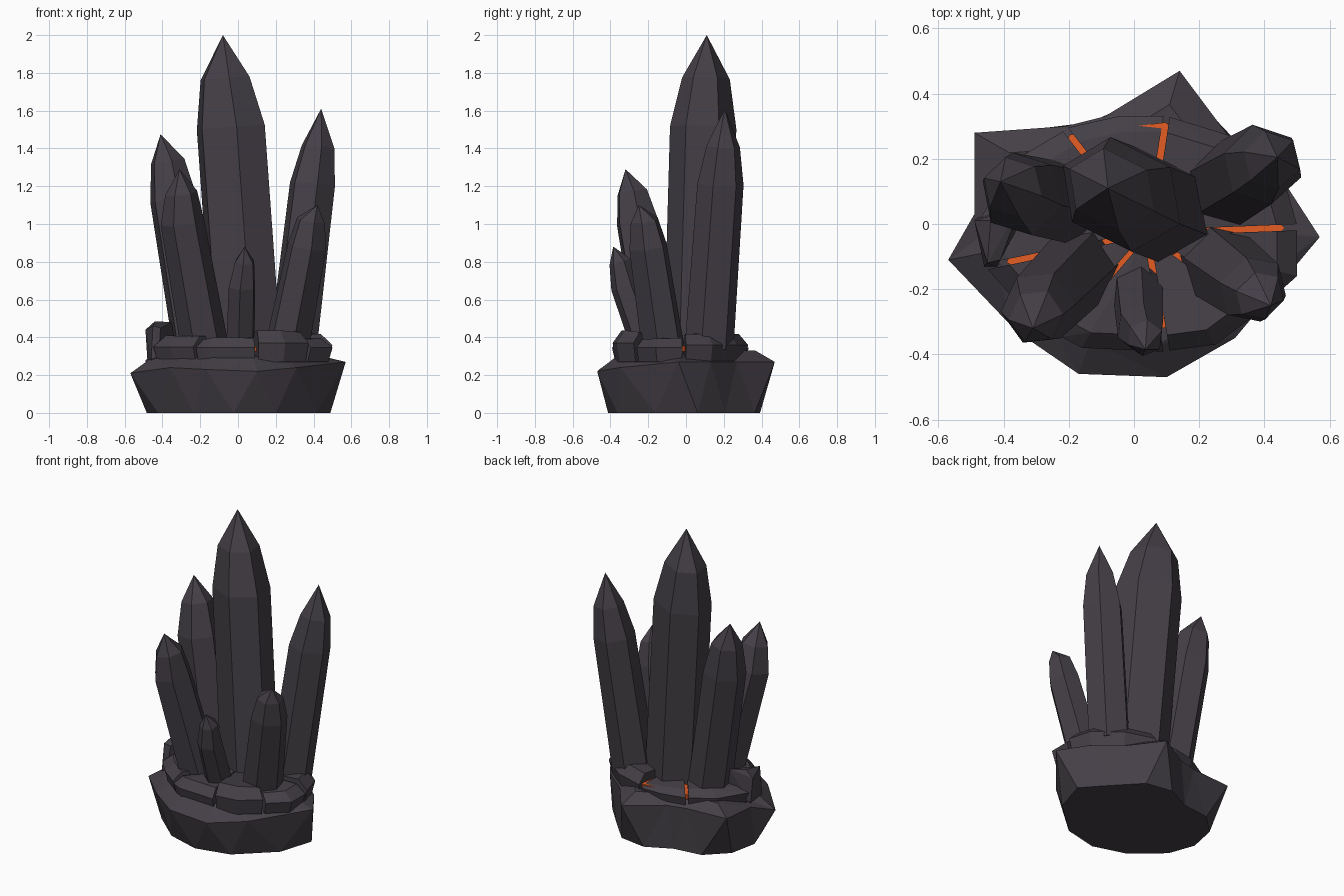
import bpy, bmesh, math, random
from mathutils import Vector

random.seed(4)
cube = bpy.data.objects.get("Cube")
if cube:
    bpy.data.objects.remove(cube)


def material(name, color):
    m = bpy.data.materials.new(name)
    m.use_nodes = True
    m.diffuse_color = color
    m.node_tree.nodes["Principled BSDF"].inputs["Base Color"].default_value = color
    return m


STONE = material("dark stone", (0.058, 0.050, 0.062, 1))
LAVA = material("glowing orange", (0.80, 0.11, 0.018, 1))


def finish(bm, name, mat):
    bmesh.ops.recalc_face_normals(bm, faces=bm.faces[:])
    mesh = bpy.data.meshes.new(name)
    bm.to_mesh(mesh)
    bm.free()
    mesh.materials.append(mat)
    obj = bpy.data.objects.new(name, mesh)
    bpy.context.collection.objects.link(obj)


def hull(points, name, mat):
    bm = bmesh.new()
    for p in points:
        bm.verts.new(p)
    bmesh.ops.convex_hull(bm, input=bm.verts[:])
    bmesh.ops.delete(bm, geom=[v for v in bm.verts if not v.link_faces], context='VERTS')
    finish(bm, name, mat)


# Rock base: jagged rim, staggered foot ring, sloping shoulder
def rock_base():
    rim = [Vector(p) for p in (
        (0.57, -0.04, 0.27), (0.46, 0.13, 0.27), (0.29, 0.27, 0.27), (0.14, 0.47, 0.27),
        (-0.09, 0.33, 0.28), (-0.21, 0.30, 0.28), (-0.49, 0.28, 0.28), (-0.49, 0.03, 0.26),
        (-0.57, -0.11, 0.21), (-0.36, -0.33, 0.24), (-0.17, -0.46, 0.23),
        (0.10, -0.47, 0.22), (0.31, -0.35, 0.24))]
    n = len(rim)
    bm = bmesh.new()
    top = [bm.verts.new(p) for p in rim]
    foot, shoulder = [], []
    for i, p in enumerate(rim):
        mid = (p + rim[(i + 1) % n]) * 0.465
        foot.append(bm.verts.new((mid.x + 0.01, mid.y + 0.02, 0)))
        rise = 0.33 if p.y > 0.2 else 0.30
        shoulder.append(bm.verts.new((p.x * 0.78, p.y * 0.78, rise)))
    peak = bm.verts.new((0, 0, 0.32))
    for i in range(n):
        j = (i + 1) % n
        bm.faces.new((top[i], top[j], foot[i]))
        bm.faces.new((foot[i], top[j], foot[j]))
        bm.faces.new((top[i], shoulder[i], top[j]))
        bm.faces.new((shoulder[i], shoulder[j], top[j]))
        bm.faces.new((shoulder[i], peak, shoulder[j]))
    bm.faces.new(foot)
    finish(bm, "rock_base", STONE)


rock_base()

# Cracked crust: wedge slabs with a top height, then the molten reach and level
# of the first crack, then an outline
CENTER = Vector((0.04, -0.03))
SLABS = (
    ("right_back_slab", 0.43, 0.92, 0.352, ((0.50, -0.01), (0.46, 0.14), (0.30, 0.27), (0.10, 0.33))),
    ("back_slab", 0.38, 0.95, 0.362, ((0.10, 0.33), (-0.05, 0.33), (-0.21, 0.29))),
    ("left_slab", 0.385, 0.95, 0.358, ((-0.21, 0.29), (-0.36, 0.20), (-0.47, 0.02), (-0.45, -0.13))),
    ("left_front_slab", 0.42, 0.88, 0.352, ((-0.45, -0.13), (-0.36, -0.24), (-0.23, -0.34))),
    ("front_slab", 0.40, 0.70, 0.352, ((-0.23, -0.34), (-0.16, -0.38), (0.10, -0.39))),
    ("front_right_slab", 0.44, 0.81, 0.350, ((0.10, -0.39), (0.25, -0.37), (0.38, -0.27))),
    ("right_slab", 0.40, 0.70, 0.352, ((0.38, -0.27), (0.50, -0.16), (0.50, -0.01))),
)
pool = []
for name, height, reach, level, outline in SLABS:
    outer = [Vector(p) for p in outline]
    rim_point = CENTER + (outer[0] - CENTER) * reach
    pool += [(rim_point.x, rim_point.y, z) for z in (0.325, level)]
    # Pull the two crack sides inward so a thin gap is left
    inward = (sum(outer, Vector((0, 0))) / len(outer) - CENTER).normalized()
    for k, sign in ((0, 1), (-1, -1)):
        d = (outer[k] - CENTER).normalized()
        outer[k] = outer[k] + Vector((-d.y, d.x)) * 0.0095 * sign
    core = CENTER + inward * 0.02
    points = [(core.x, core.y, 0.28), (core.x, core.y, 0.40)]
    for p in outer:
        brow = max(height - 0.07, 0.345)
        for scale, z in ((0.95, 0.27), (1, brow), (0.86, height + random.uniform(-0.015, 0))):
            q = core + (p - core) * scale
            points.append((q.x, q.y, z))
    hull(points, name, STONE)

# Molten layer seen through the cracks
hull(pool, "molten_layer", LAVA)

# Raised boulder on the left edge
hull([(x, y, z) for x, y, z in (
    (-0.46, -0.13, 0.28), (-0.49, 0.01, 0.44), (-0.45, -0.12, 0.46), (-0.48, 0.02, 0.28),
    (-0.44, 0.01, 0.485), (-0.35, 0.05, 0.48), (-0.41, -0.11, 0.45), (-0.33, 0.04, 0.32),
    (-0.42, -0.13, 0.30))], "left_boulder", STONE)


# Crystals: tilted six-sided rings closing to a point, flattened along one direction
def crystal(name, phase, flat_angle, flat, tip, *rings):
    bm = bmesh.new()
    tip = Vector(tip)
    axis = tip - Vector(rings[0][:3])
    lean = Vector((axis.x, axis.y)) / axis.z
    thin = Vector((math.cos(flat_angle), math.sin(flat_angle)))
    jitter = [random.uniform(0.99, 1.04) for _ in range(6)]
    loops = []
    for x, y, z, r in rings:
        loop = []
        for k in range(6):
            a = phase + k * math.tau / 6
            off = Vector((math.cos(a), math.sin(a))) * r * jitter[k]
            off -= thin * off.dot(thin) * (1 - flat)
            loop.append(bm.verts.new((x + off.x, y + off.y, z - 0.9 * off.dot(lean))))
        loops.append(loop)
    point = bm.verts.new(tip)
    bm.faces.new(loops[0])
    for k in range(6):
        j = (k + 1) % 6
        for low, high in zip(loops, loops[1:]):
            bm.faces.new((low[k], low[j], high[j], high[k]))
        bm.faces.new((loops[-1][k], loops[-1][j], point))
    finish(bm, name, STONE)


crystal("main_crystal", 0.6, 1.05, 0.8, (-0.08, 0.11, 2.0),
        (0.05, 0.055, 0.27, 0.2), (-0.04, 0.09, 1.51, 0.2), (-0.07, 0.105, 1.77, 0.144))
crystal("left_back_crystal", 0.75, 0, 1, (-0.41, 0.13, 1.475),
        (-0.205, 0.065, 0.27, 0.13), (-0.343, 0.094, 1.13, 0.127), (-0.373, 0.114, 1.33, 0.092))
crystal("left_front_crystal", 0.1, 0, 1, (-0.31, -0.32, 1.29),
        (-0.16, -0.125, 0.27, 0.124), (-0.293, -0.258, 1.01, 0.113), (-0.30, -0.285, 1.165, 0.083))
crystal("small_front_crystal", 0.4, 0, 1, (0.035, -0.385, 0.88),
        (0.01, -0.175, 0.27, 0.083), (0.02, -0.32, 0.67, 0.075), (0.034, -0.35, 0.80, 0.055))
crystal("right_front_crystal", 0.8, -math.pi / 4, 0.88, (0.42, -0.25, 1.10),
        (0.245, -0.11, 0.27, 0.126), (0.366, -0.20, 0.88, 0.11), (0.387, -0.22, 1.02, 0.08))
crystal("right_back_crystal", 0.75, 0, 1, (0.44, 0.205, 1.61),
        (0.29, 0.12, 0.35, 0.13), (0.393, 0.18, 1.21, 0.123), (0.423, 0.195, 1.41, 0.089))
